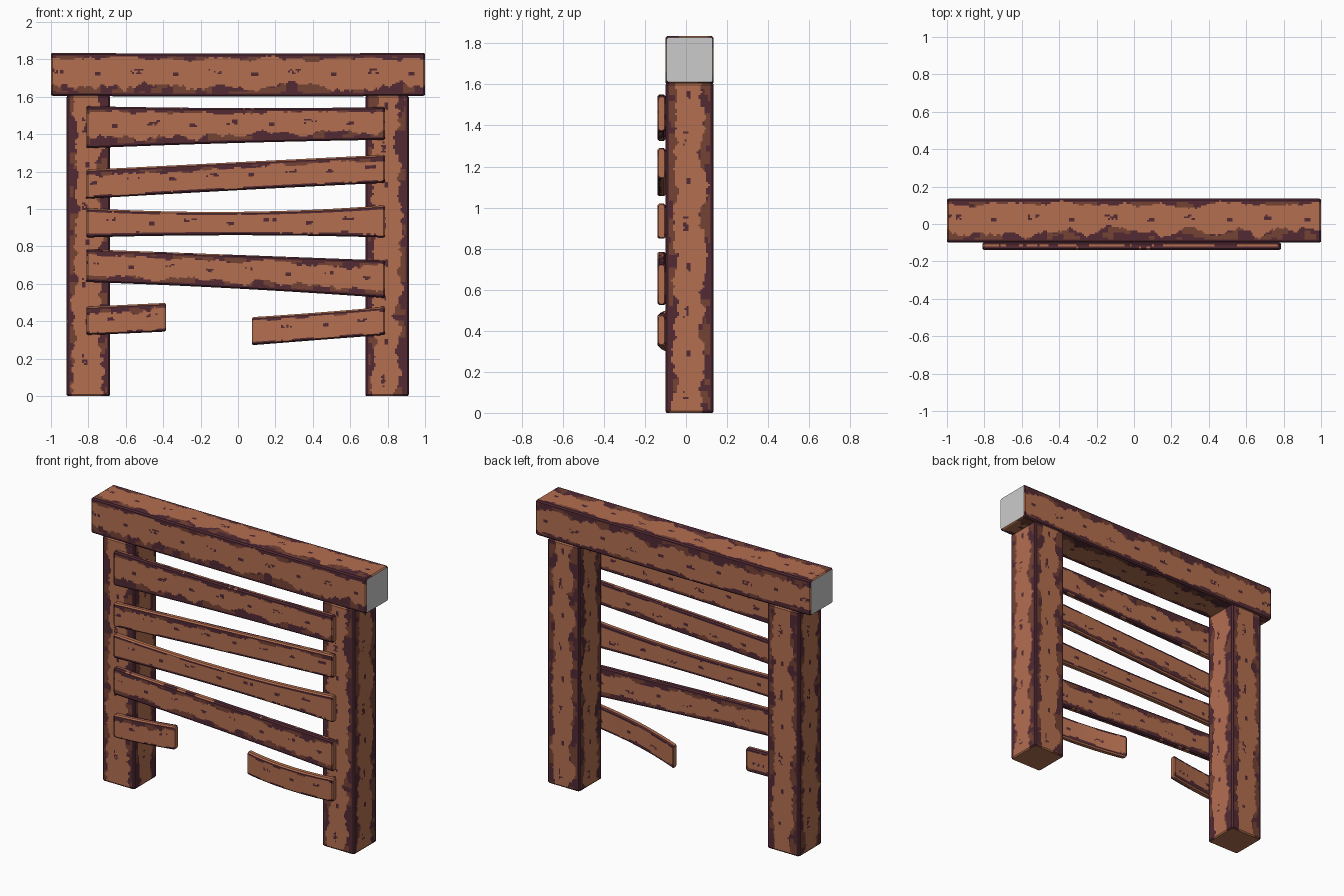
import bpy, bmesh, math
from mathutils import Vector, noise

if "Cube" in bpy.data.objects:
    bpy.data.objects.remove(bpy.data.objects["Cube"])

CELL = 0.01      # size of the painted cells
CH = 0.008       # edge chamfer


def material(name, rgb):
    m = bpy.data.materials.new(name)
    lin = [((c / 255 + 0.055) / 1.055) ** 2.4 for c in rgb]
    m.diffuse_color = (*lin, 1)
    m.use_nodes = True
    m.node_tree.nodes["Principled BSDF"].inputs["Base Color"].default_value = m.diffuse_color
    return m


MATS = [material("light_wood", (180, 111, 80)),
        material("worn_brown", (116, 66, 52)),
        material("dark_purple_brown", (82, 42, 52)),
        material("cut_end_grey", (203, 203, 203))]


def paint(s, side, d0, d1, width, w0, w1, seed):
    """Ragged dark borders along both edges plus repeating knots."""
    key = side * 7.3 + seed * 3.1
    far = d1 < d0
    d, w = (d1, w1) if far else (d0, w0)
    if width < 0.06:                       # thin plank edges
        d, w = 0.008, w * 0.4
    k2 = key + (50 if far else 0)
    ragged = noise.noise(Vector((s * 9, k2, 0.3))) * 1.0 \
        + noise.noise(Vector((s * 34, k2, 4.7))) * 0.5
    if d < w * (1 + ragged):
        patch = noise.noise(Vector((round(s / 0.03) * 0.4, d * 14, k2 + 9)))
        return 2 if patch > -0.05 or d < 0.012 else 1
    if width > 0.06:
        # round knot and speckled knot, repeated along the grain
        c = d0 - width * 0.48
        p = (s + 10 + seed * 0.11) % 0.42
        if math.hypot((p - 0.12) / 0.018, c / 0.011) < 1:
            return 2
        if abs(p - 0.33) < 0.035 and abs(c + 0.015) < 0.011 \
                and noise.noise(Vector((s * 60, c * 60, key))) > 0.08:
            return 2
    return 0


def timber(name, axis, a, b, section, w0, w1, seed, cap=0):
    """Chamfered bar along x or z; section(t) -> centre u, half u, centre v, half v."""
    bm = bmesh.new()
    n = round((b - a) / CELL)
    stations = [a] + [a + CH + (b - a - 2 * CH) * i / n for i in range(n + 1)] + [b]
    _, hu0, _, hv0 = section(0.5)
    sides = [max(2, round(2 * h / CELL)) for h in (hu0, hv0, hu0, hv0)]
    rings = []
    for i, s in enumerate(stations):
        cu, hu, cv, hv = section((s - a) / (b - a))
        if i in (0, len(stations) - 1):
            hu, hv = hu - CH * 0.7, hv - CH * 0.7
        iu, iv = hu - CH, hv - CH
        runs = [((-iu, -hv), (iu, -hv)), ((hu, -iv), (hu, iv)),
                ((iu, hv), (-iu, hv)), ((-hu, iv), (-hu, -iv))]
        ring = []
        for (p, q), m in zip(runs, sides):
            for j in range(m + 1):
                u = cu + p[0] + (q[0] - p[0]) * j / m
                v = cv + p[1] + (q[1] - p[1]) * j / m
                ring.append(bm.verts.new((s, u, v) if axis == 'x' else (u, v, s)))
        rings.append(ring)
    # which side each strip belongs to, and its place across that side
    strips = []
    for k, m in enumerate(sides):
        strips += [(k, (j + 0.5) / m) for j in range(m)] + [(k, 1.0)]
    total = len(strips)
    for i in range(len(rings) - 1):
        s = (stations[i] + stations[i + 1]) / 2
        for j, (k, f) in enumerate(strips):
            j2 = (j + 1) % total
            face = bm.faces.new((rings[i][j], rings[i][j2],
                                 rings[i + 1][j2], rings[i + 1][j]))
            width = 2 * (hu0 if k % 2 == 0 else hv0)
            face.material_index = paint(s, k, f * width, (1 - f) * width,
                                        width, w0, w1, seed)
    for ring in (rings[0], rings[-1]):
        bm.faces.new(ring).material_index = cap
    bmesh.ops.recalc_face_normals(bm, faces=bm.faces)
    me = bpy.data.meshes.new(name)
    bm.to_mesh(me)
    bm.free()
    for m in MATS:
        me.materials.append(m)
    ob = bpy.data.objects.new(name, me)
    bpy.context.collection.objects.link(ob)
    return ob


def curve3(p, t):
    """Smooth value through start, middle and end."""
    return p[0] * (1 - t) * (1 - 2 * t) + p[1] * 4 * t * (1 - t) + p[2] * t * (2 * t - 1)


# Top beam, very slightly sagging, with plain grey sawn ends
timber("top_beam", 'x', -1, 1,
       lambda t: (0.0175, 0.1175, 1.72 - 0.004 * math.sin(math.pi * t), 0.115),
       0.025, 0.05, 1, cap=3)

# Two posts
for label, x, seed in (("left_post", -0.8, 2), ("right_post", 0.797, 3)):
    timber(label, 'z', 0, 1.606, lambda t, x=x: (x, 0.1165, 0.0175, 0.1175),
           0.04, 0.05, seed)

# Planks: x range, top heights, bottom heights, bend at left/right end, border widths
PLANKS = [
    ("plank_1", -0.81, 0.785, (1.55, 1.54, 1.545), (1.325, 1.353, 1.37), 0, 0, 0.018, 0.04),
    ("plank_2", -0.81, 0.785, (1.21, 1.25, 1.29), (1.055, 1.10, 1.14), 0, 0, 0.025, 0.006),
    ("plank_3", -0.81, 0.785, (1.005, 0.985, 1.02), (0.848, 0.86, 0.848), 0, 0, 0.008, 0.01),
    ("plank_4", -0.81, 0.785, (0.785, 0.755, 0.725), (0.61, 0.575, 0.525), 0, 0, 0.025, 0.03),
    ("broken_plank_left", -0.81, -0.385, (0.477, 0.488, 0.498), (0.327, 0.335, 0.345),
     0, 0.03, 0.035, 0.006),
    ("broken_plank_right", 0.075, 0.785, (0.422, 0.447, 0.477), (0.272, 0.30, 0.327),
     0.125, 0, 0.014, 0.006),
]
for i, (name, a, b, top, bot, bl, br, w0, w1) in enumerate(PLANKS):
    def section(t, top=top, bot=bot, bl=bl, br=br):
        hi, lo = curve3(top, t), curve3(bot, t)
        y = -0.119 + bl * (1 - t) ** 2 + br * t ** 2
        return y, 0.02, (hi + lo) / 2, (hi - lo) / 2
    timber(name, 'x', a, b, section, w0, w1, 4 + i)
